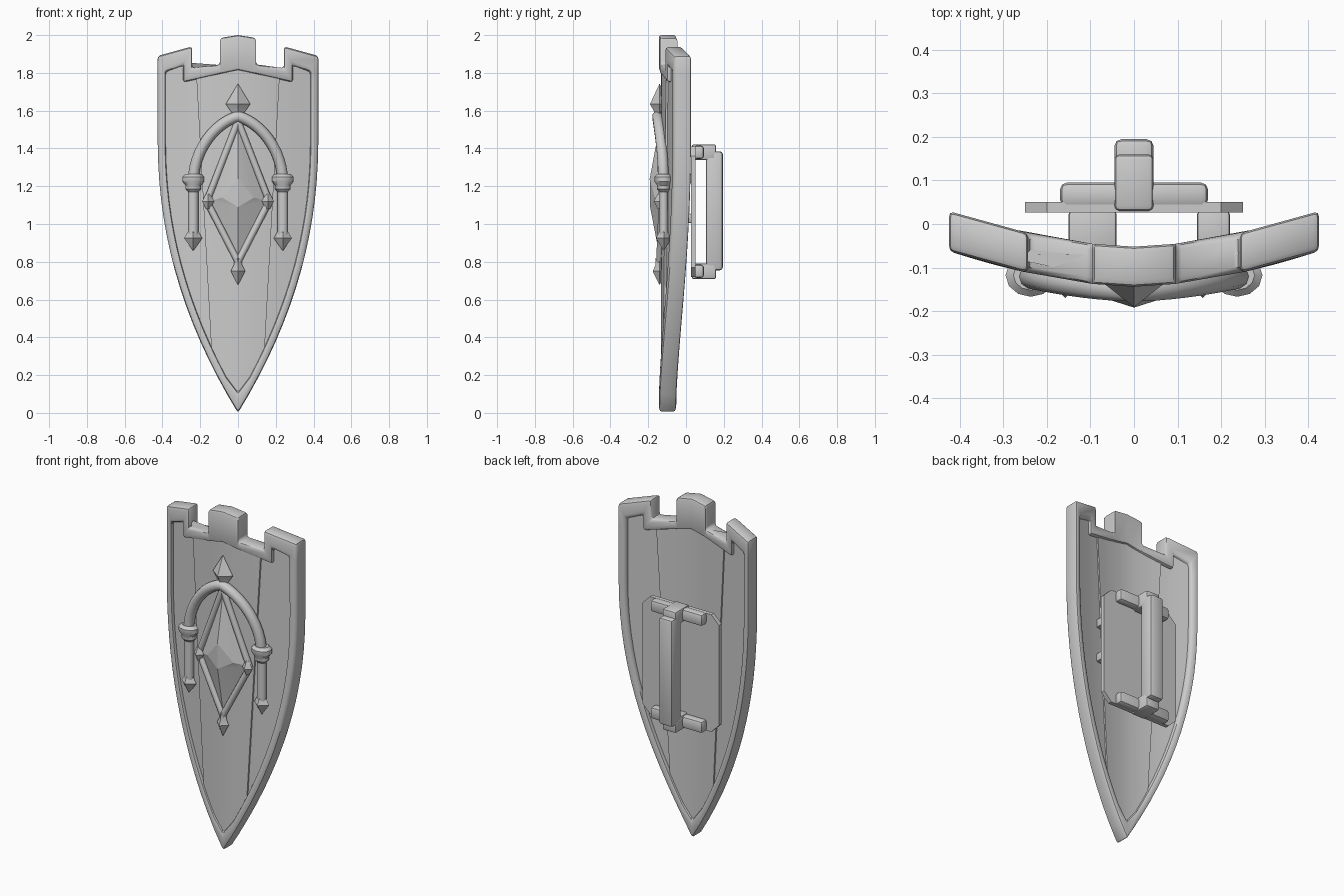
import bpy, bmesh, math
from mathutils import Vector

if "Cube" in bpy.data.objects:
    bpy.data.objects.remove(bpy.data.objects["Cube"])


def half_width(z):
    t = max(0.0, 1 - z / 1.45)
    return 0.425 * (1 - t ** 2.1)


def inner_width(z, d=0.042):
    slope = 0.615 * max(0.0, 1 - z / 1.45) ** 1.1
    return max(0.0, half_width(z) - d * math.sqrt(1 + slope ** 2))


def yc(x):
    # bowed mid-surface of the shield
    return -0.098 + 0.08 * (abs(x) / 0.42) ** 1.7


def finish(name, bm, bevel=0.0, segs=2, angle=35):
    bmesh.ops.remove_doubles(bm, verts=bm.verts, dist=0.0005)
    bmesh.ops.recalc_face_normals(bm, faces=bm.faces)
    me = bpy.data.meshes.new(name)
    bm.to_mesh(me)
    bm.free()
    ob = bpy.data.objects.new(name, me)
    bpy.context.collection.objects.link(ob)
    bpy.ops.object.select_all(action='DESELECT')
    ob.select_set(True)
    bpy.context.view_layer.objects.active = ob
    if bevel:
        m = ob.modifiers.new("bevel", 'BEVEL')
        m.width, m.segments = bevel, segs
        m.limit_method, m.angle_limit = 'ANGLE', math.radians(40)
        bpy.ops.object.modifier_apply(modifier=m.name)
    bpy.ops.object.shade_smooth_by_angle(angle=math.radians(angle))
    return ob


def skin(bm, rings, closed=False, caps=True):
    # bridge equal rings of points
    vs = [[bm.verts.new(p) for p in r] for r in rings]
    n = len(vs)
    for i in range(n if closed else n - 1):
        a, b = vs[i], vs[(i + 1) % n]
        for j in range(len(a)):
            k = (j + 1) % len(a)
            bm.faces.new((a[j], a[k], b[k], b[j]))
    if caps and not closed:
        bm.faces.new(vs[0])
        bm.faces.new(vs[-1])


def tube(name, pts, r, sides=10, closed=False):
    pts = [Vector(p) for p in pts]
    n = len(pts)
    rings = []
    for i, p in enumerate(pts):
        a = pts[(i - 1) % n] if closed else pts[max(i - 1, 0)]
        b = pts[(i + 1) % n] if closed else pts[min(i + 1, n - 1)]
        t = (b - a).normalized()
        u = t.cross(Vector((0, 1, 0))).normalized()
        w = u.cross(t)
        rings.append([p + r * (u * math.cos(s) + w * math.sin(s))
                      for s in [2 * math.pi * k / sides for k in range(sides)]])
    bm = bmesh.new()
    skin(bm, rings, closed)
    return finish(name, bm, angle=50)


def lathe(name, profile, x, y, sides=12, flat=1.0):
    bm = bmesh.new()
    skin(bm, [[(x + r * math.cos(2 * math.pi * k / sides),
                y + flat * r * math.sin(2 * math.pi * k / sides), z)
               for k in range(sides)] for r, z in profile])
    return finish(name, bm)


def box(name, x0, x1, y0, y1, z0, z1, bevel=0.012):
    bm = bmesh.new()
    skin(bm, [[(x0, y0, z), (x1, y0, z), (x1, y1, z), (x0, y1, z)] for z in (z0, z1)])
    return finish(name, bm, bevel)


# battlemented rim
N = 20
outer, inner = [], []
for i in range(N):
    zo, zi = 1.89 * i / N, 0.11 + 1.695 * i / N
    outer.append((half_width(zo), zo))
    inner.append((inner_width(zi) if i else 0.0, zi))
outer += [(.425, 1.89), (.243, 1.94), (.243, 1.825), (.095, 1.845), (.095, 1.985), (0, 2.0)]
inner += [(.383, 1.805), (.29, 1.84), (.29, 1.75), (.095, 1.794), (.095, 1.794), (0, 1.815)]
outer += [(-x, z) for x, z in outer[-2:0:-1]]
inner += [(-x, z) for x, z in inner[-2:0:-1]]
bm = bmesh.new()
H = 0.046
skin(bm, [[(o[0], yc(o[0]) - H, o[1]), (n[0], yc(n[0]) - H, n[1]),
           (n[0], yc(n[0]) + H, n[1]), (o[0], yc(o[0]) + H, o[1])]
          for o, n in zip(outer, inner)], closed=True)
finish("rim", bm, 0.014, 2)


# curved face boards
def board(name, width, half):
    us = [-1, -.85, -.71, -.66, -.5, -.3, -.1, .1, .3, .5, .66, .71, .85, 1]
    rings = []
    for i in range(31):
        front, back = [], []
        for u in us:
            xt = abs(u) * width(1.8)
            top = 1.845 - 0.2 * xt if xt < 0.275 else 1.86
            z = 0.09 + (top - 0.09) * i / 30
            x = u * max(width(z), 0.004)
            front.append((x, yc(x) - half, z))
            back.append((x, yc(x) + half, z))
        rings.append(front + back[::-1])
    b = bmesh.new()
    skin(b, rings)
    finish(name, b)


board("side_boards", lambda z: inner_width(z, 0.03), 0.024)
board("centre_board", lambda z: min(inner_width(z, 0.03), 0.14 + 0.055 * (z - 0.32)), 0.034)

# pointed arch with collared side columns and spear tips
arch = []
for i in range(-12, 13):
    s = i / 12
    a = abs(s) * math.pi / 2
    x = math.copysign(0.237 * math.sin(a) ** 1.1, s) if i else 0.0
    arch.append((x, yc(x) - 0.052, 1.22 + 0.31 * math.cos(a) + 0.04 * (1 - abs(s)) ** 2))
tube("arch", arch, 0.029)
for side, x in (("left", -0.237), ("right", 0.237)):
    y = yc(x) - 0.05
    lathe(side + "_column", [(.027, .93), (.027, 1.17), (.042, 1.185), (.042, 1.205),
                             (.058, 1.225), (.058, 1.25), (.04, 1.265)], x, y, 12, 0.85)
    lathe(side + "_spear_tip", [(.002, .86), (.048, .925), (.028, .96)], x, y, 4, 0.85)

# finials above and below
lathe("top_finial", [(.028, 1.55), (.03, 1.585), (.065, 1.635), (.002, 1.74)], 0, -0.14, 4, 0.78)
lathe("bottom_finial", [(.002, .68), (.038, .75), (.022, .785), (.022, .82)], 0, -0.14, 4, 0.95)

# diamond frame with corner studs
corner = [(0, -.14, 1.545), (.165, yc(.165) - .045, 1.12), (0, -.14, .80),
          (-.165, yc(.165) - .045, 1.12)]
for i in range(4):
    tube("diamond_frame", [corner[i], corner[(i + 1) % 4]], 0.018, 8)
for x in (-0.158, 0.158):
    lathe("diamond_stud", [(.012, 1.08), (.032, 1.12), (.012, 1.16)], x, yc(x) - 0.055, 4, 1.0)

# faceted gem
bm = bmesh.new()
T, B, P, Q = [bm.verts.new(p) for p in
              [(0, -.14, 1.52), (0, -.14, .83), (0, -.192, 1.24), (0, -.19, 1.09)]]
for s in (-1, 1):
    S = bm.verts.new((s * .15, -.122, 1.12))
    M = bm.verts.new((s * .085, -.165, 1.14))
    for f in ((T, S, M), (T, M, P), (P, M, Q), (M, S, Q), (S, B, Q)):
        bm.faces.new(f)
finish("gem", bm, angle=15)

# rear mounting plate with clipped corners
c = 0.05
plate = [(-.25, .72 + c), (-.25 + c, .72), (.25 - c, .72), (.25, .72 + c),
         (.25, 1.41 - c), (.25 - c, 1.41), (-.25 + c, 1.41), (-.25, 1.41 - c)]
bm = bmesh.new()
skin(bm, [[(x, y, z) for x, z in plate] for y in (0.026, 0.05)])
finish("mounting_plate", bm)

# straps joining plate and shield
for z in (1.03, 1.24):
    box("left_strap", -0.15, -0.04, -0.07, 0.03, z - .025, z + .025, 0.008)
    box("right_strap", 0.145, 0.22, -0.06, 0.03, z - .025, z + .025, 0.008)

# handle crossbars, end blocks and grip
for z in (0.75, 1.38):
    box("crossbar", -0.17, 0.17, 0.04, 0.095, z - .035, z + .035, 0.016)
    box("handle_end", -0.045, 0.045, 0.03, 0.16, z - .042, z + .042)
box("grip", -0.045, 0.045, 0.105, 0.195, 0.755, 1.385, 0.016)
